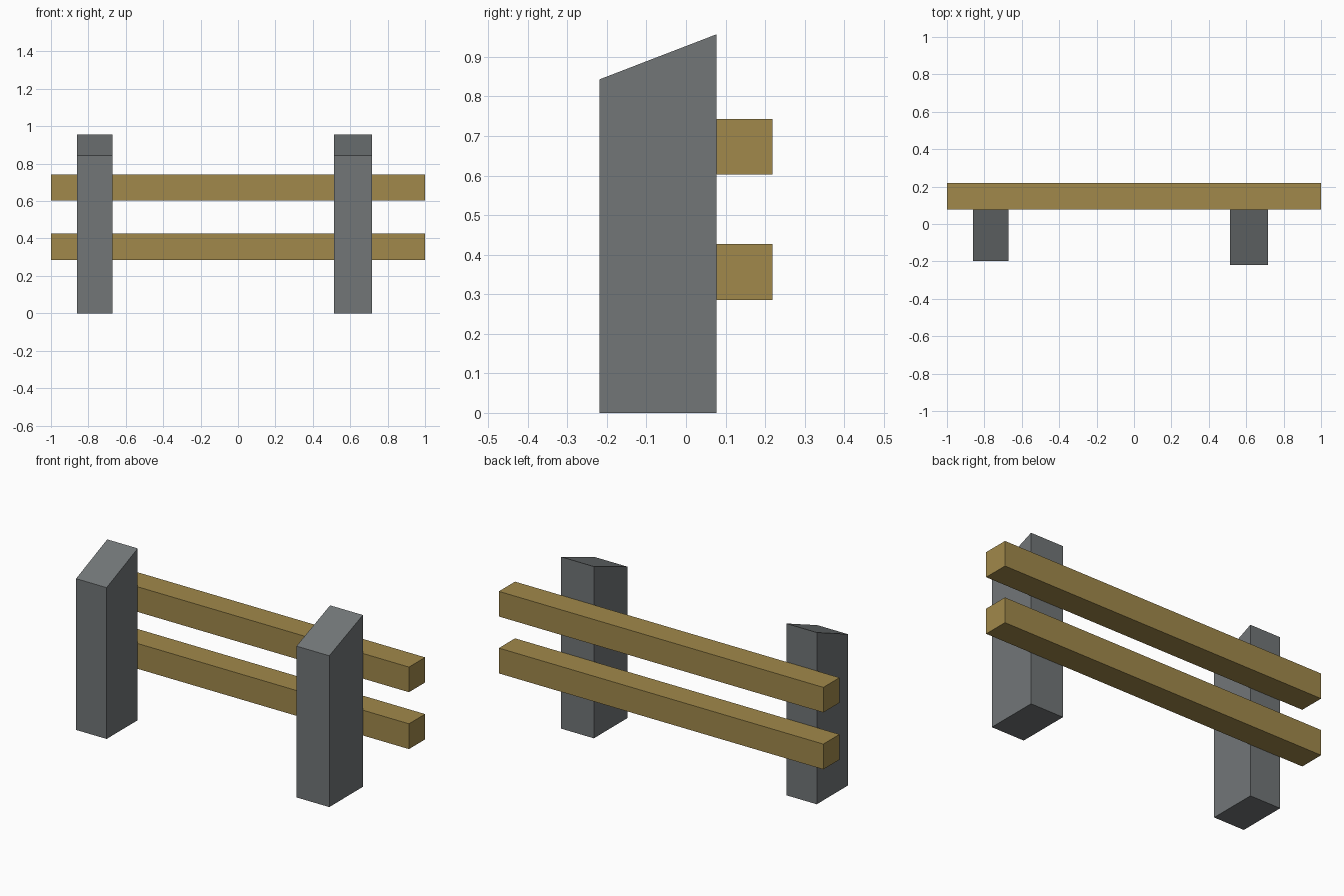
import bpy

if "Cube" in bpy.data.objects:
    bpy.data.objects.remove(bpy.data.objects["Cube"])


def material(name, rgb):
    m = bpy.data.materials.new(name)
    m.diffuse_color = (*rgb, 1)
    m.use_nodes = True
    m.node_tree.nodes["Principled BSDF"].inputs["Base Color"].default_value = m.diffuse_color
    return m


grey = material("grey_post", (0.168, 0.182, 0.187))
wood = material("brown_wood", (0.355, 0.25, 0.07))


def prism(name, x0, x1, profile, mat):
    """Extrude a four-point (y, z) profile along x."""
    n = len(profile)
    verts = [(x, y, z) for x in (x0, x1) for y, z in profile]
    faces = [tuple(reversed(range(n))), tuple(range(n, 2 * n))]
    faces += [(i, (i + 1) % n, n + (i + 1) % n, n + i) for i in range(n)]
    mesh = bpy.data.meshes.new(name)
    mesh.from_pydata(verts, [], faces)
    mesh.materials.append(mat)
    obj = bpy.data.objects.new(name, mesh)
    bpy.context.collection.objects.link(obj)
    return obj


BACK = 0.077  # plane where the posts meet the rails

# Posts with slanted tops, the right one slightly larger
for name, x0, x1, front in (("left_post", -0.86, -0.672, -0.197),
                            ("right_post", 0.514, 0.716, -0.219)):
    prism(name, x0, x1,
          [(front, 0), (BACK, 0), (BACK, 0.957), (front, 0.843)], grey)

# Two square rails behind the posts
for name, z0, z1 in (("lower_rail", 0.286, 0.427), ("upper_rail", 0.603, 0.743)):
    prism(name, -1, 1,
          [(BACK, z0), (0.219, z0), (0.219, z1), (BACK, z1)], wood)
